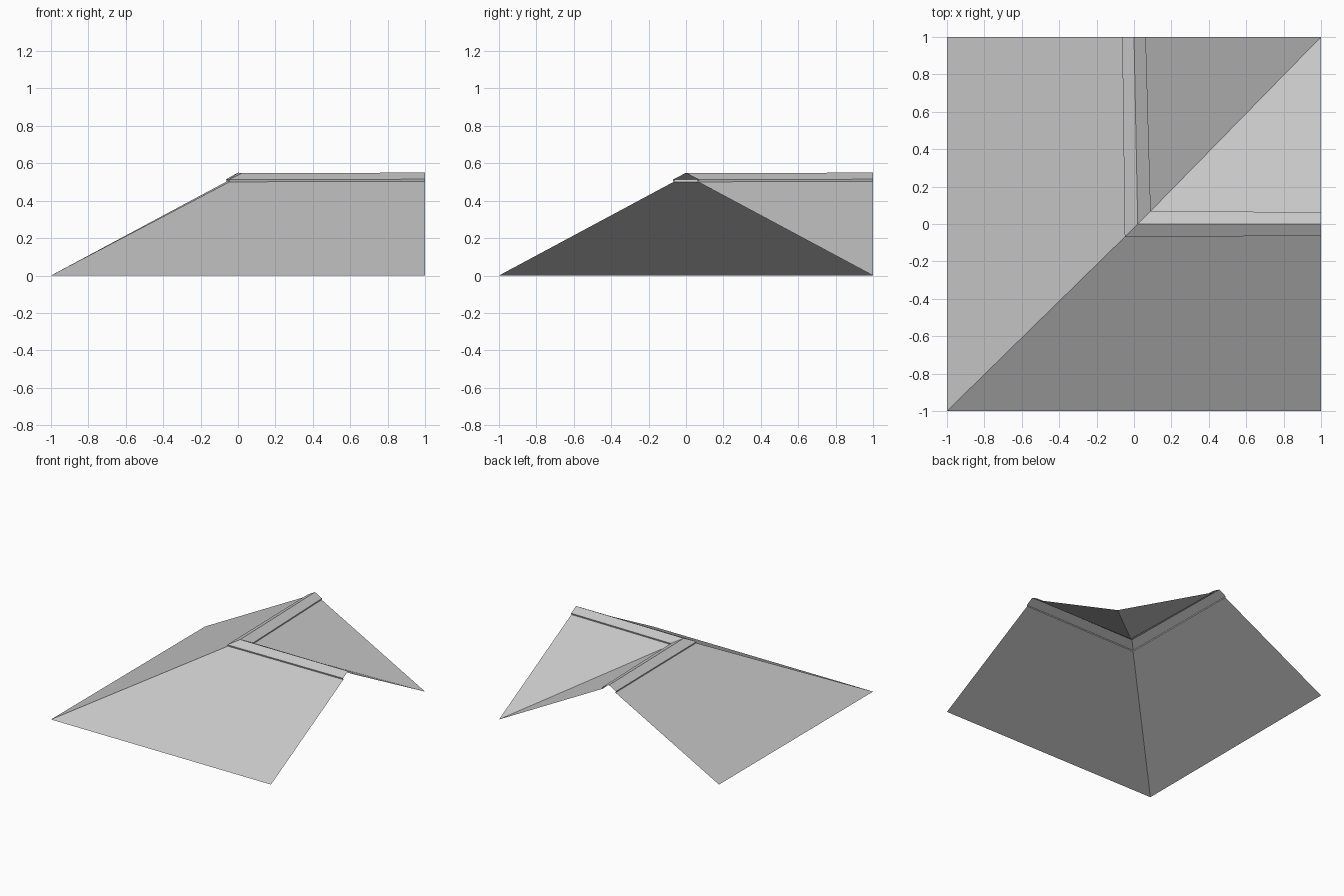
import bpy
import bmesh

cube = bpy.data.objects.get("Cube")
if cube:
    bpy.data.objects.remove(cube, do_unlink=True)

# Roof colour
grey = bpy.data.materials.new("light_grey")
grey.use_nodes = True
colour = (0.57, 0.57, 0.57, 1)
grey.diffuse_color = colour
grey.node_tree.nodes["Principled BSDF"].inputs["Base Color"].default_value = colour

CAP_SPREAD = 1.1    # the cap widens a little at the mitre
CAP_SHIFT = 0.02    # the ridges meet slightly to the left


def mitred_strip(name, profile, facing):
    """Sweep a profile of (offset, height) round the corner from +x to +y."""
    bm = bmesh.new()
    rows = []
    for off, z in profile:
        if abs(off) == 1:
            corner = (off, off, z)
        else:
            corner = (off * CAP_SPREAD + CAP_SHIFT, off * CAP_SPREAD, z - 0.002)
        points = [(1, off, z), corner, (off, 1, z)]
        rows.append([bm.verts.new(p) for p in points])
    for a, b in zip(rows, rows[1:]):
        for i in range(2):
            bm.faces.new((a[i], b[i], b[i + 1], a[i + 1]))
    bmesh.ops.remove_doubles(bm, verts=bm.verts[:], dist=0.0001)
    bm.normal_update()
    # Every face of the shell points outwards
    for f in bm.faces:
        up = f.normal.z
        side = (f.normal.x + f.normal.y) * facing
        if up < -0.1 or (abs(up) <= 0.1 and side < 0):
            f.normal_flip()
    mesh = bpy.data.meshes.new(name)
    bm.to_mesh(mesh)
    bm.free()
    mesh.materials.append(grey)
    obj = bpy.data.objects.new(name, mesh)
    bpy.context.collection.objects.link(obj)
    return obj


# Open shell: outer hip slopes, inner valley slopes, and the raised ridge cap
for label, s in (("outer", -1), ("inner", 1)):
    mitred_strip(label + "_slopes", [(s, 0), (s * 0.06, 0.503)], s)
    mitred_strip(label + "_cap_lip", [(s * 0.06, 0.503), (s * 0.063, 0.515)], s)
    mitred_strip(label + "_ridge_cap", [(s * 0.063, 0.515), (0, 0.55)], s)
